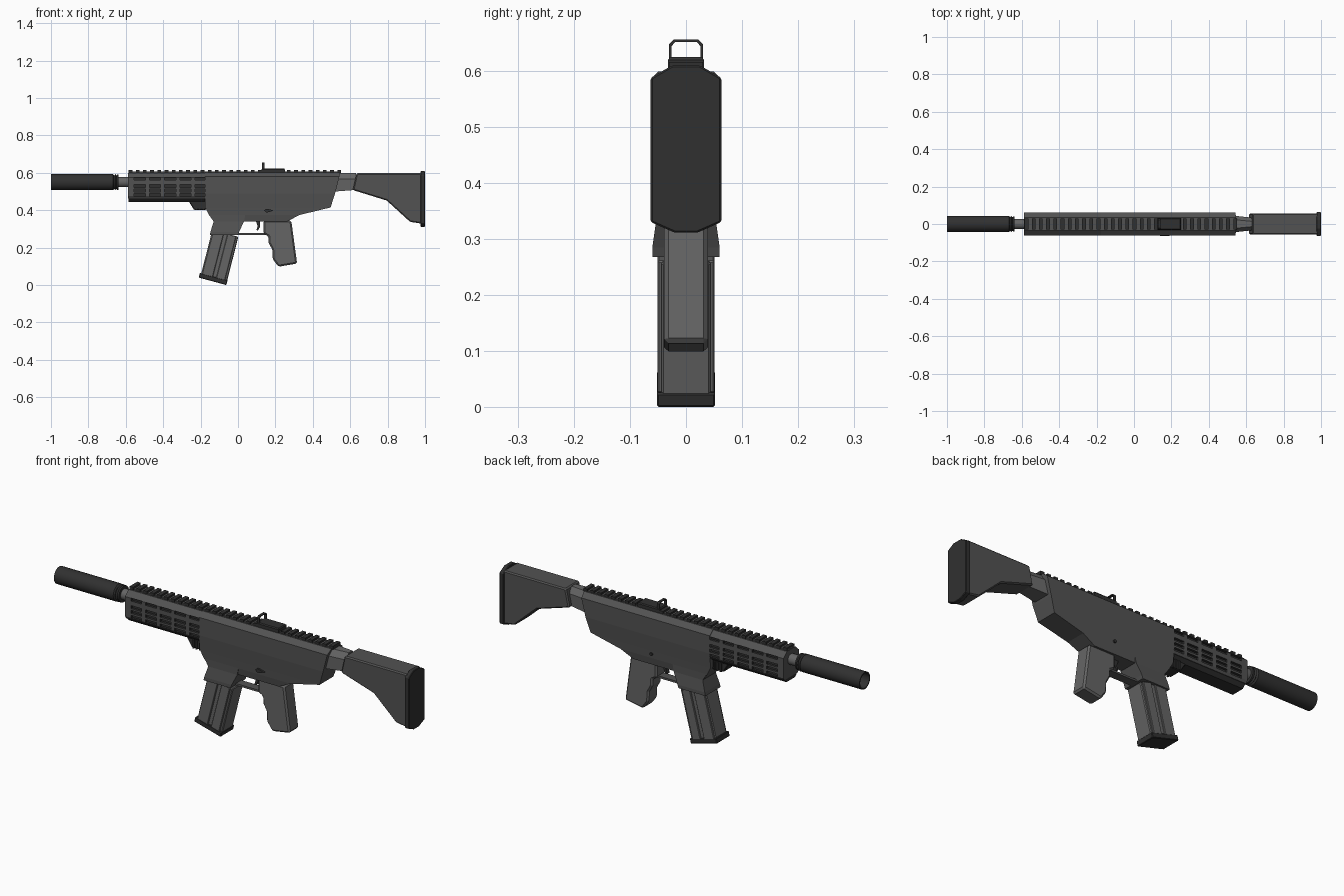
import bpy, bmesh
from math import cos, sin, pi
from mathutils import Vector

if "Cube" in bpy.data.objects:
    bpy.data.objects.remove(bpy.data.objects["Cube"])


def mat(name, v):
    m = bpy.data.materials.new(name)
    m.diffuse_color = (v, v, v, 1)
    m.use_nodes = True
    m.node_tree.nodes["Principled BSDF"].inputs["Base Color"].default_value = m.diffuse_color
    return m


BODY, DARK, LIGHT = mat("body_grey", 0.085), mat("dark_grey", 0.03), mat("light_grey", 0.13)


def loft(name, rings, material, bevel=0):
    """Skin closed rings of equal length, capping both ends."""
    bm = bmesh.new()
    vs = [[bm.verts.new(p) for p in r] for r in rings]
    n = len(vs[0])
    for a, b in zip(vs, vs[1:]):
        for i in range(n):
            bm.faces.new((a[i], a[(i + 1) % n], b[(i + 1) % n], b[i]))
    bm.faces.new(vs[0][::-1])
    bm.faces.new(vs[-1])
    bmesh.ops.recalc_face_normals(bm, faces=bm.faces)
    me = bpy.data.meshes.new(name)
    bm.to_mesh(me)
    bm.free()
    me.materials.append(material)
    ob = bpy.data.objects.new(name, me)
    bpy.context.collection.objects.link(ob)
    if bevel:
        b = ob.modifiers.new("bevel", 'BEVEL')
        b.width, b.segments, b.limit_method = bevel, 1, 'ANGLE'
    return ob


def prism(name, pts, hw, material, bevel=0, y=0):
    """Side profile (x, z) given thickness in y."""
    return loft(name, [[(x, y + s * hw, z) for x, z in pts] for s in (-1, 1)], material, bevel)


def stack(name, rows, material, bevel=0):
    """Rectangles (z, x0, x1, half width) stacked downwards."""
    return loft(name, [[(a, -w, z), (b, -w, z), (b, w, z), (a, w, z)] for z, a, b, w in rows],
                material, bevel)


def turned(name, prof, material, zc=0.55, n=24):
    """Lathe (x, radius) profile around the barrel axis."""
    ob = loft(name, [[(x, r * cos(2 * pi * i / n), zc + r * sin(2 * pi * i / n)) for i in range(n)]
                     for x, r in prof], material)
    bpy.context.view_layer.objects.active = ob
    bpy.ops.object.select_all(action='DESELECT')
    ob.select_set(True)
    bpy.ops.object.shade_smooth_by_angle()
    return ob


def boxes(name, items, material):
    """Many boxes (centre, size) in one mesh."""
    bm = bmesh.new()
    for c, s in items:
        for v in bmesh.ops.create_cube(bm, size=1)['verts']:
            v.co = Vector([v.co[i] * s[i] + c[i] for i in range(3)])
    me = bpy.data.meshes.new(name)
    bm.to_mesh(me)
    bm.free()
    me.materials.append(material)
    ob = bpy.data.objects.new(name, me)
    bpy.context.collection.objects.link(ob)
    return ob


# Suppressor (open muzzle) and barrel
turned("suppressor", [(-0.86, 0.015), (-0.86, 0.036), (-1, 0.037), (-1, 0.043), (-0.668, 0.043),
                      (-0.662, 0.036), (-0.656, 0.043), (-0.65, 0.036), (-0.646, 0.041),
                      (-0.638, 0.041), (-0.638, 0.02)], DARK)
turned("barrel", [(-0.65, 0.027), (-0.57, 0.027)], LIGHT)

# Handguard with rows of recessed slots
guard = stack("handguard", [(0.6, -0.588, -0.17, 0.034), (0.575, -0.588, -0.17, 0.062),
                            (0.475, -0.588, -0.17, 0.062), (0.462, -0.588, -0.17, 0.054)], BODY)
slots = [((-0.525 + 0.0815 * i, s * 0.061, z), (0.06, 0.022, 0.015))
         for i in range(5) for z in (0.568, 0.53, 0.506, 0.481) for s in (-1, 1)]
cutter = boxes("slot_cutter", slots, DARK)
cutter.hide_render = True
cutter.hide_viewport = True
cut = guard.modifiers.new("slots", 'BOOLEAN')
cut.operation, cut.object, cut.solver, cut.material_mode = 'DIFFERENCE', cutter, 'EXACT', 'TRANSFER'

# Dark lower handguard, hand stop and its ribs
stack("lower_handguard", [(0.464, -0.586, -0.17, 0.053), (0.445, -0.586, -0.17, 0.034)], DARK)
prism("hand_stop", [(-0.265, 0.45), (-0.235, 0.402), (-0.17, 0.402), (-0.17, 0.45)], 0.036, DARK, 0.004)
boxes("hand_stop_ribs", [((-0.222 + 0.018 * i, 0, 0.424), (0.008, 0.084, 0.044)) for i in range(3)], DARK)

# Receiver and magazine well
stack("receiver", [(0.602, -0.176, 0.546, 0.034), (0.58, -0.176, 0.542, 0.062),
                   (0.49, -0.176, 0.519, 0.062), (0.415, -0.176, 0.495, 0.055),
                   (0.375, -0.155, 0.33, 0.052), (0.34, -0.13, 0.262, 0.046)], BODY)
stack("magazine_well", [(0.38, -0.155, 0.04, 0.052), (0.34, -0.13, 0.032, 0.052),
                        (0.285, -0.147, 0.006, 0.06), (0.268, -0.151, 0.0, 0.06)], BODY)

# Magazine with raised side strips and base plate
top, drop = 0.275, Vector((-0.064, -0.25))


def mag_strip(a, b):
    """Slanted band of the magazine between fractions a and b of its depth."""
    p, q = Vector((-0.137, top + 0.02)), Vector((0.002, top - 0.017))
    l, r = p.lerp(q, a), p.lerp(q, b)
    return [l, r, r + drop, l + drop]


prism("magazine", mag_strip(0, 1), 0.044, LIGHT, 0.004)
prism("magazine_front_strip", mag_strip(0.03, 0.45), 0.051, LIGHT, 0.003)
prism("magazine_rear_strip", mag_strip(0.58, 0.92), 0.051, LIGHT, 0.003)
prism("magazine_base", [(-0.204, 0.065), (-0.056, 0.025), (-0.062, 0.0), (-0.21, 0.04)], 0.052, DARK, 0.003)

# Grip, trigger guard and trigger
prism("grip", [(0.137, 0.345), (0.285, 0.345), (0.316, 0.115), (0.216, 0.098), (0.185, 0.14),
               (0.183, 0.19), (0.164, 0.225), (0.163, 0.26), (0.137, 0.275)], 0.039, LIGHT, 0.008)
prism("trigger_guard", [(-0.01, 0.268), (0.16, 0.268), (0.16, 0.278), (-0.01, 0.278)], 0.022, BODY)
prism("trigger", [(0.095, 0.345), (0.118, 0.345), (0.118, 0.312), (0.107, 0.292), (0.098, 0.294),
                  (0.105, 0.315)], 0.01, DARK)

# Selector lever on the front side, pin on the back
prism("selector", [(0.14, 0.4), (0.15, 0.408), (0.165, 0.406), (0.19, 0.398), (0.165, 0.39),
                   (0.15, 0.388)], 0.005, DARK, 0, -0.058)
prism("selector_pin", [(0.155 + 0.008 * cos(i * pi / 4), 0.397 + 0.008 * sin(i * pi / 4))
                       for i in range(8)], 0.004, DARK, 0, 0.056)

# Top rail
boxes("rail_base", [((-0.02, 0, 0.602), (1.132, 0.05, 0.008))], BODY)
boxes("rail_teeth", [((-0.575 + 0.0385 * i, 0, 0.606), (0.02, 0.06, 0.018)) for i in range(30)], DARK)

# Rear sight: base block and folded loop
stack("sight_base", [(0.624, 0.13, 0.246, 0.028), (0.619, 0.126, 0.25, 0.032),
                     (0.6, 0.126, 0.25, 0.032)], DARK)
outer = [(-0.03, 0.61), (-0.03, 0.647), (-0.022, 0.655), (0.022, 0.655), (0.03, 0.647), (0.03, 0.61)]
inner = [(y * 0.87, z - (0.004 if z > 0.62 else 0)) for y, z in outer][::-1]
loft("sight_loop", [[(x, y, z) for y, z in outer + inner] for x in (0.127, 0.141)], DARK)


# Stock: neck, body and butt plate
def section(x, z0, z1, w, wt, c=0.02, shift=0.0):
    """Six sided cross-section with a chamfered top; shift leans the bottom edge."""
    return [(x + shift, -w, z0), (x + shift, w, z0), (x, w, z1 - c), (x, wt, z1), (x, -wt, z1), (x, -w, z1 - c)]


loft("stock_neck", [section(0.53, 0.5, 0.598, 0.045, 0.024, 0.03, -0.012),
                    section(0.63, 0.508, 0.598, 0.034, 0.014, 0.03, -0.01)], LIGHT)
prism("stock", [(0.634, 0.598), (0.985, 0.598), (0.985, 0.328), (0.92, 0.338), (0.795, 0.452),
                (0.614, 0.508)], 0.056, BODY, 0.006)
butt = [(-0.063, 0.33), (-0.02, 0.311), (0.02, 0.311), (0.063, 0.33),
        (0.063, 0.587), (0.025, 0.609), (-0.025, 0.609), (-0.063, 0.587)]
loft("butt_plate", [[(x, y, z) for y, z in butt] for x in (0.976, 1.0)], DARK, 0.003)
